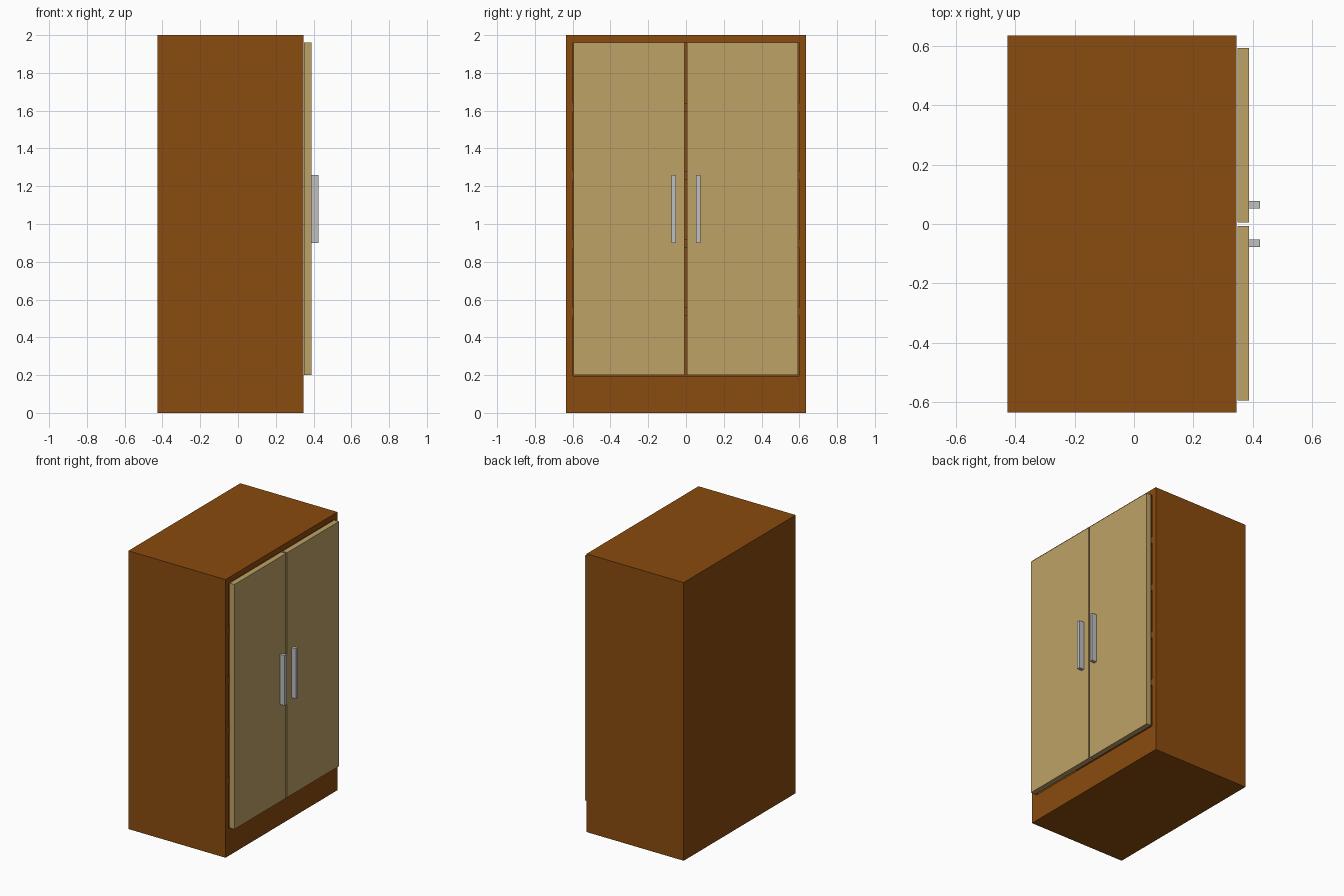
import bpy, bmesh

if "Cube" in bpy.data.objects:
    bpy.data.objects.remove(bpy.data.objects["Cube"])


def material(name, rgb):
    m = bpy.data.materials.new(name)
    m.diffuse_color = (*rgb, 1)
    m.use_nodes = True
    m.node_tree.nodes["Principled BSDF"].inputs["Base Color"].default_value = m.diffuse_color
    return m


BROWN = material("brown wood", (0.254, 0.070, 0.0044))
TAN = material("light wood", (0.515, 0.361, 0.136))
SILVER = material("silver metal", (0.527, 0.527, 0.527))


def finish(bm, name, mat):
    bmesh.ops.recalc_face_normals(bm, faces=bm.faces)
    mesh = bpy.data.meshes.new(name)
    bm.to_mesh(mesh)
    bm.free()
    mesh.materials.append(mat)
    obj = bpy.data.objects.new(name, mesh)
    bpy.context.collection.objects.link(obj)
    return obj


def box(name, x, y, z, mat):
    bm = bmesh.new()
    bmesh.ops.create_cube(bm, size=1)
    for v in bm.verts:
        v.co = [r[0] if c < 0 else r[1] for c, r in zip(v.co, (x, y, z))]
    return finish(bm, name, mat)


# Hollow cabinet body, open towards +x, with a tall plinth
BACK, FRONT, INNER_BACK = -0.427, 0.346, -0.387
bm = bmesh.new()


def ring(x, half, z0, z1):
    return [bm.verts.new((x, y, z)) for y, z in
            ((-half, z0), (half, z0), (half, z1), (-half, z1))]


rings = [ring(BACK, 0.636, 0, 2), ring(FRONT, 0.636, 0, 2),
         ring(FRONT, 0.597, 0.195, 1.96), ring(INNER_BACK, 0.597, 0.195, 1.96)]
for a, b in zip(rings, rings[1:]):
    for i in range(4):
        j = (i + 1) % 4
        bm.faces.new((a[i], a[j], b[j], b[i]))
bm.faces.new(rings[0])
bm.faces.new(rings[-1])
finish(bm, "cabinet_body", BROWN)

# Inner shelves behind the doors
for i in range(4):
    z = 0.535 + 0.361 * i
    box(f"shelf_{i + 1}", (INNER_BACK, FRONT - 0.003), (-0.597, 0.597),
        (z - 0.023, z + 0.023), BROWN)

# Doors and bar handles
for side, door_y, s in (("left", (-0.595, -0.007), -1), ("right", (0.005, 0.593), 1)):
    box(f"{side}_door", (0.349, 0.388), door_y, (0.2, 1.96), TAN)
    box(f"{side}_handle", (0.388, 0.425), sorted((s * 0.053, s * 0.077)),
        (0.9, 1.26), SILVER)
